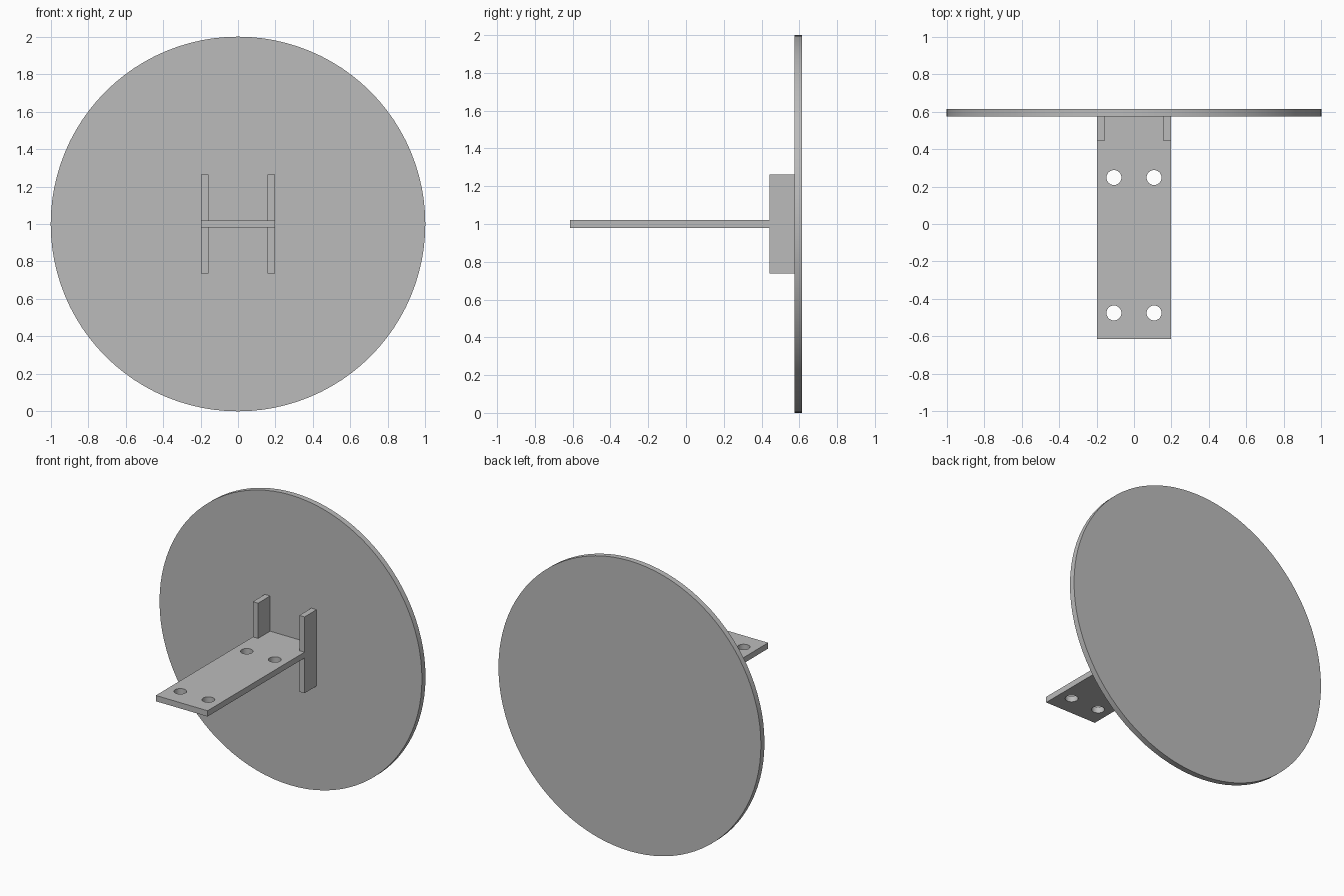
import bpy
import math

cube = bpy.data.objects.get("Cube")
if cube:
    bpy.data.objects.remove(cube, do_unlink=True)

grey = bpy.data.materials.new("plain grey")
grey.use_nodes = True
GREY = (0.5, 0.5, 0.5, 1)
grey.diffuse_color = GREY
grey.node_tree.nodes["Principled BSDF"].inputs["Base Color"].default_value = GREY

MID_Z = 1.0          # height of the disc centre and the arm
ARM_HALF = 0.197     # half width of the arm
THICK = 0.04         # sheet thickness of every part
DISC_FRONT, DISC_BACK = 0.574, 0.613


def finish(name):
    obj = bpy.context.object
    obj.name = obj.data.name = name
    bpy.ops.object.transform_apply(location=False, rotation=True, scale=True)
    obj.data.materials.append(grey)
    return obj


def box(name, low, high):
    centre = [(a + b) / 2 for a, b in zip(low, high)]
    bpy.ops.mesh.primitive_cube_add(size=1, location=centre)
    bpy.context.object.scale = [b - a for a, b in zip(low, high)]
    return finish(name)


def cylinder(name, radius, depth, location, sides, rotation=(0, 0, 0)):
    bpy.ops.mesh.primitive_cylinder_add(vertices=sides, radius=radius, depth=depth,
                                        location=location, rotation=rotation)
    obj = finish(name)
    bpy.ops.object.shade_smooth_by_angle(angle=math.radians(30))
    return obj


# Large upright disc
cylinder("disc", 1.0, DISC_BACK - DISC_FRONT, (0, (DISC_FRONT + DISC_BACK) / 2, MID_Z),
         96, (math.pi / 2, 0, 0))

# Flat arm reaching forward from the disc
arm = box("arm", (-ARM_HALF, -DISC_BACK, MID_Z - THICK / 2),
          (ARM_HALF, DISC_FRONT, MID_Z + THICK / 2))

# Four bolt holes through the arm
for x in (-0.107, 0.107):
    for y in (-0.475, 0.248):
        cutter = cylinder("hole_cutter", 0.04, 0.2, (x, y, MID_Z), 32)
        cutter.hide_render = True
        cutter.hide_set(True)
        cut = arm.modifiers.new("bolt hole", 'BOOLEAN')
        cut.object = cutter
        cut.operation = 'DIFFERENCE'
        cut.solver = 'EXACT'

# Upright gussets above and below the arm on both edges
for side, name in ((1, "left"), (-1, "right")):
    xs = sorted((side * (ARM_HALF - THICK), side * ARM_HALF))
    for up, level in ((1, "upper"), (-1, "lower")):
        zs = sorted((MID_Z + up * THICK / 2, MID_Z + up * 0.263))
        box(f"{level}_{name}_gusset", (xs[0], 0.443, zs[0]), (xs[1], DISC_FRONT, zs[1]))
